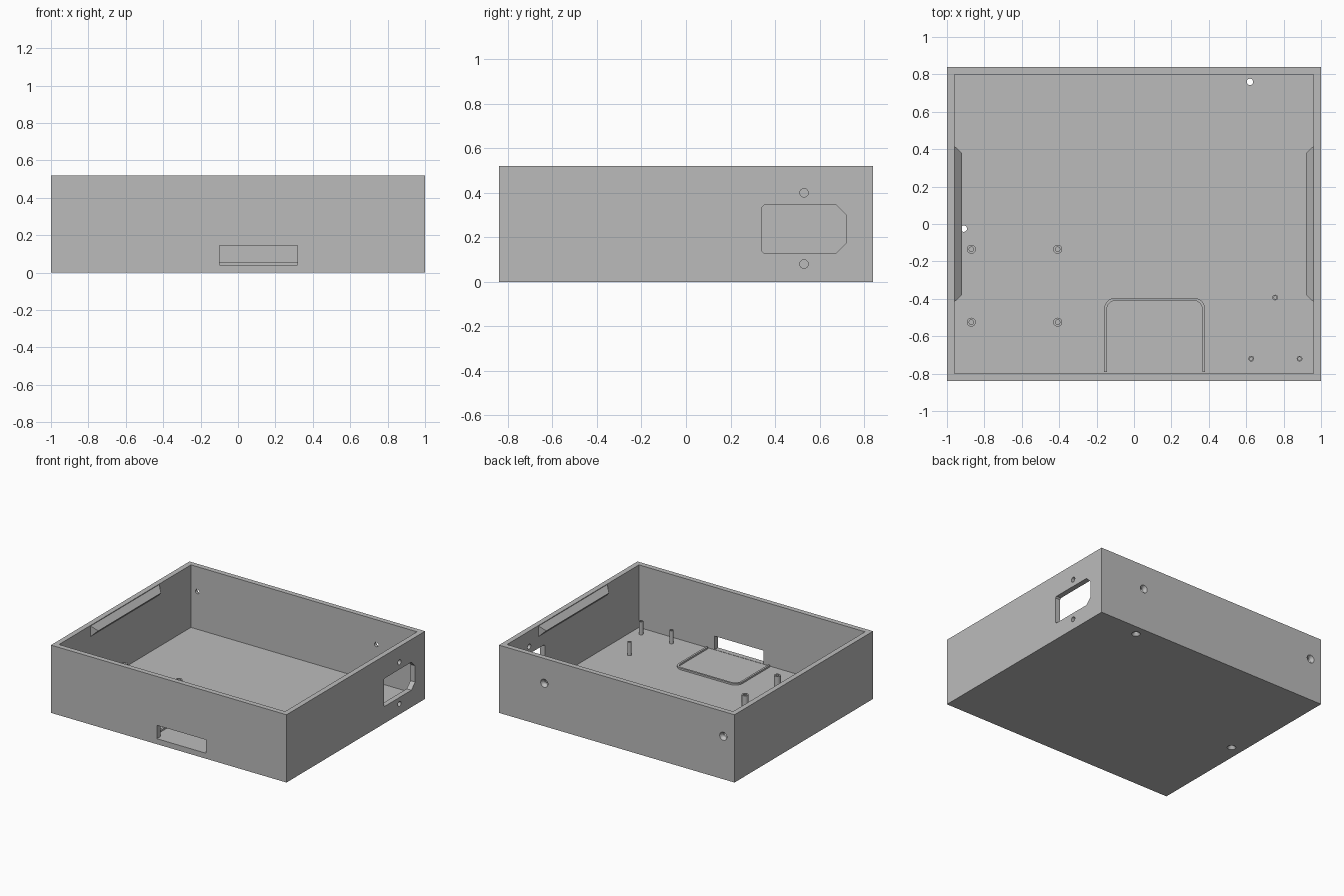
import bpy, bmesh, math
from mathutils import Matrix, Vector

default = bpy.data.objects.get("Cube")
if default:
    bpy.data.objects.remove(default, do_unlink=True)

GREY = (0.5, 0.5, 0.5, 1)
mat = bpy.data.materials.new("grey_plastic")
mat.use_nodes = True
mat.diffuse_color = GREY
mat.node_tree.nodes["Principled BSDF"].inputs["Base Color"].default_value = GREY

HX, HY, H = 1.0, 0.84, 0.52      # half width, half depth, height
WALL = 0.04


def make(name, bm):
    bmesh.ops.recalc_face_normals(bm, faces=bm.faces)
    mesh = bpy.data.meshes.new(name)
    bm.to_mesh(mesh)
    bm.free()
    mesh.materials.append(mat)
    obj = bpy.data.objects.new(name, mesh)
    bpy.context.collection.objects.link(obj)
    return obj


def box(name, lo, hi):
    lo, hi = Vector(lo), Vector(hi)
    bm = bmesh.new()
    bmesh.ops.create_cube(bm, size=1)
    bmesh.ops.scale(bm, vec=hi - lo, verts=bm.verts)
    bmesh.ops.translate(bm, vec=(lo + hi) / 2, verts=bm.verts)
    return make(name, bm)


def prism(name, points, depth):
    """Extrude a closed outline of 3D points along a vector."""
    bm = bmesh.new()
    face = bm.faces.new([bm.verts.new(p) for p in points])
    new = bmesh.ops.extrude_face_region(bm, geom=[face])
    moved = [g for g in new["geom"] if isinstance(g, bmesh.types.BMVert)]
    bmesh.ops.translate(bm, vec=depth, verts=moved)
    return make(name, bm)


def lathe(name, profile, place, axis=(0, 0, 1), closed=False, n=32):
    """Turn (radius, height) pairs round an axis; closed makes a ring."""
    bm = bmesh.new()
    rings = [[bm.verts.new((r * math.cos(2 * math.pi * i / n),
                            r * math.sin(2 * math.pi * i / n), z))
              for i in range(n)] for r, z in profile]
    pairs = list(zip(rings, rings[1:]))
    if closed:
        pairs.append((rings[-1], rings[0]))
    else:
        bm.faces.new(rings[0])
        bm.faces.new(rings[-1])
    for a, b in pairs:
        for i in range(n):
            j = (i + 1) % n
            bm.faces.new((a[i], a[j], b[j], b[i]))
    turn = Vector((0, 0, 1)).rotation_difference(Vector(axis)).to_matrix().to_4x4()
    bmesh.ops.transform(bm, matrix=Matrix.Translation(place) @ turn, verts=bm.verts)
    return make(name, bm)


def cut(target, cutter):
    mod = target.modifiers.new("cut", "BOOLEAN")
    mod.operation, mod.solver, mod.object = "DIFFERENCE", "EXACT", cutter
    bpy.context.view_layer.objects.active = target
    bpy.ops.object.modifier_apply(modifier=mod.name)
    bpy.data.objects.remove(cutter, do_unlink=True)


def smooth(obj):
    bpy.ops.object.select_all(action="DESELECT")
    obj.select_set(True)
    bpy.context.view_layer.objects.active = obj
    bpy.ops.object.shade_smooth_by_angle(angle=math.radians(30))


# Open tray
case = box("case", (-HX, -HY, 0), (HX, HY, H))
cut(case, box("cavity", (-HX + WALL, -HY + WALL, WALL), (HX - WALL, HY - WALL, H + 0.1)))

# Front slot
cut(case, box("slot", (-0.1, -HY - 0.1, 0.042), (0.317, -HY + 0.06, 0.145)))

# Socket opening with two chamfered corners, and its screw holes
outline = [(0.35, 0.13), (0.675, 0.13), (0.72, 0.175), (0.72, 0.30),
           (0.675, 0.345), (0.35, 0.345), (0.34, 0.335), (0.34, 0.14)]
cut(case, prism("socket", [(HX - 0.06, y, z) for y, z in outline], (0.1, 0, 0)))
for z in (0.08, 0.40):
    cut(case, lathe("socket_screw", [(0.019, -0.06), (0.019, 0.05)], (HX, 0.53, z), (1, 0, 0)))

# Countersunk screw holes in the back wall and the floor
SINK = [(0.017, -0.06), (0.017, -0.022), (0.031, 0), (0.031, 0.05)]
for x in (0.615, -0.905):
    cut(case, lathe("back_screw", SINK, (x, HY, 0.33), (0, 1, 0)))
for x, y in ((0.62, 0.76), (-0.91, -0.025)):
    cut(case, lathe("floor_screw", SINK, (x, y, 0), (0, 0, -1)))
smooth(case)

# Wedge-shaped lid catches on the side walls
for side, name in ((-1, "right_catch"), (1, "left_catch")):
    bm = bmesh.new()
    wall_x, tip_x = side * (HX - WALL), side * (HX - WALL - 0.04)
    ends = [[bm.verts.new(p) for p in ((wall_x, s * 0.417, 0.515),
                                       (wall_x, s * 0.417, 0.435),
                                       (tip_x, s * 0.38, 0.475))] for s in (-1, 1)]
    for end in ends:
        bm.faces.new(end)
    for i in range(3):
        j = (i + 1) % 3
        bm.faces.new((ends[0][i], ends[0][j], ends[1][j], ends[1][i]))
    make(name, bm)


# Rounded locating rib behind the slot
def rib_path(inset):
    x0, x1, y1, r = -0.16 + inset, 0.38 - inset, -0.395 - inset, 0.06 - inset
    pts = [(x0, -0.79, WALL)]
    for cx, start in ((x0 + r, 180), (x1 - r, 90)):
        for k in range(9):
            a = math.radians(start - 90 * k / 8)
            pts.append((cx + r * math.cos(a), y1 - r + r * math.sin(a), WALL))
    return pts + [(x1, -0.79, WALL)]


smooth(prism("locating_rib", rib_path(0) + rib_path(0.015)[::-1], (0, 0, 0.013)))


# Hollow standoffs for the circuit boards
def standoff(name, x, y, outer, inner, top):
    ring = [(outer, WALL - 0.003), (outer, top), (inner, top), (inner, WALL - 0.003)]
    smooth(lathe(name, ring, (x, y, 0), closed=True, n=24))


for x in (-0.87, -0.408):
    for y in (-0.135, -0.525):
        standoff("large_standoff", x, y, 0.024, 0.012, 0.145)
for x, y in ((0.755, -0.393), (0.627, -0.72), (0.885, -0.72)):
    standoff("small_standoff", x, y, 0.015, 0.008, 0.14)
